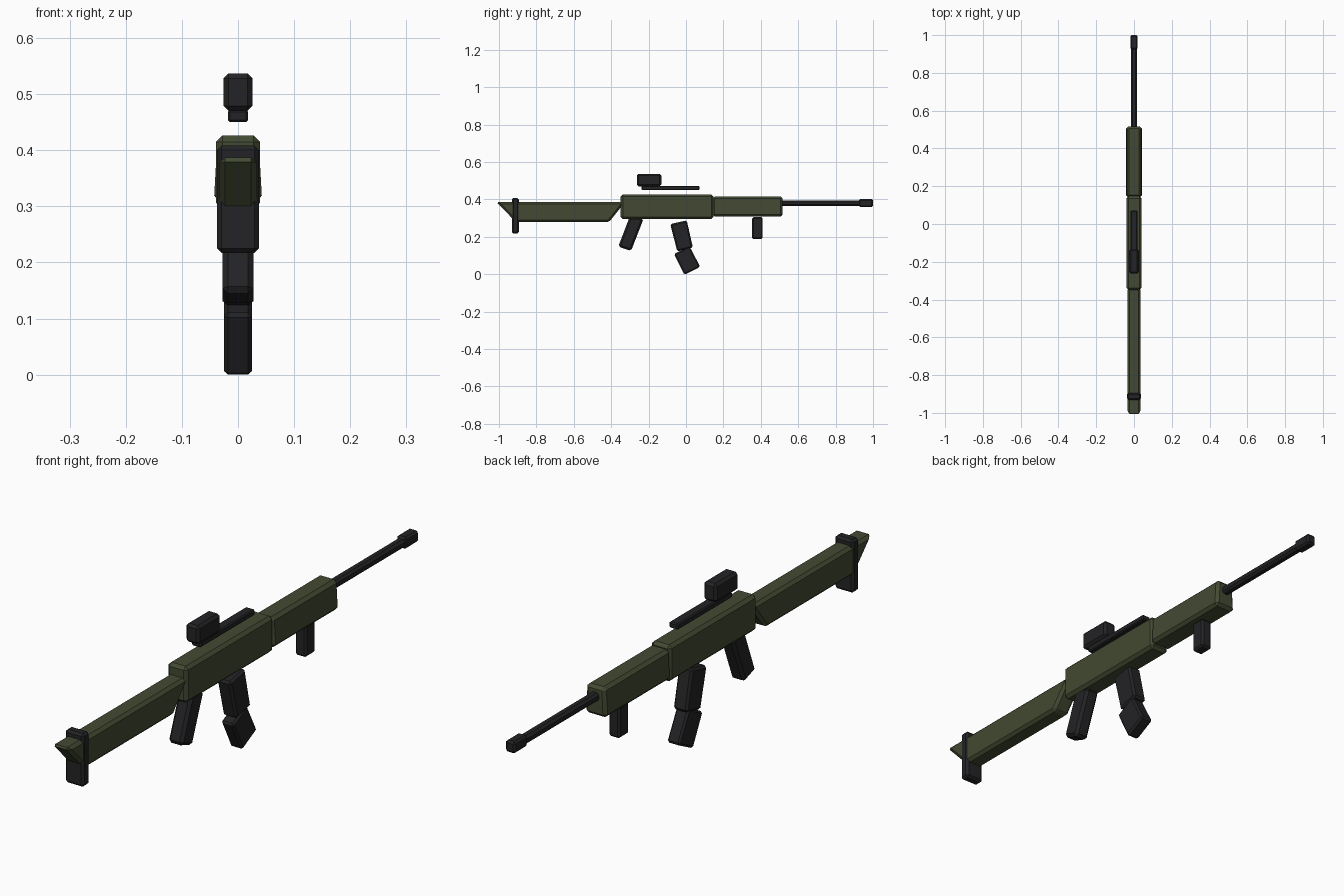
import bpy, bmesh

if "Cube" in bpy.data.objects:
    bpy.data.objects.remove(bpy.data.objects["Cube"])


def material(name, color):
    m = bpy.data.materials.new(name)
    m.diffuse_color = (*color, 1)
    m.use_nodes = True
    m.node_tree.nodes["Principled BSDF"].inputs["Base Color"].default_value = m.diffuse_color
    return m


GREEN = material("olive", (0.055, 0.068, 0.032))
BLACK = material("black", (0.017, 0.017, 0.019))


def slab(name, profile, half, mat, bevel=0.008, half_low=None):
    """Extrude a (y, z) profile across x, optionally flaring the lower half, then chamfer all edges."""
    low = half if half_low is None else half_low
    mid = (min(p[1] for p in profile) + max(p[1] for p in profile)) / 2
    bm = bmesh.new()
    sides = []
    for s in (-1, 1):
        sides.append([bm.verts.new((s * (low if z < mid else half), y, z)) for y, z in profile])
    n = len(profile)
    bm.faces.new(sides[0])
    bm.faces.new(sides[1][::-1])
    for i in range(n):
        j = (i + 1) % n
        bm.faces.new((sides[0][j], sides[0][i], sides[1][i], sides[1][j]))
    bmesh.ops.recalc_face_normals(bm, faces=bm.faces)
    bmesh.ops.bevel(bm, geom=bm.edges[:], offset=bevel, segments=1,
                    affect='EDGES', clamp_overlap=True)
    mesh = bpy.data.meshes.new(name)
    bm.to_mesh(mesh)
    bm.free()
    mesh.materials.append(mat)
    ob = bpy.data.objects.new(name, mesh)
    bpy.context.collection.objects.link(ob)
    return ob


def box(name, y0, y1, z0, z1, half, mat, bevel=0.008, half_low=None):
    return slab(name, [(y0, z0), (y1, z0), (y1, z1), (y0, z1)], half, mat, bevel, half_low)


# Body and handguard
box("receiver", -0.349, 0.147, 0.295, 0.426, 0.039, GREEN, 0.011)
box("handguard", 0.142, 0.516, 0.308, 0.416, 0.037, GREEN, 0.011, 0.043)

# Stock: long trapezoid with a pointed heel
slab("stock", [(-1.014, 0.387), (-0.91, 0.279), (-0.411, 0.279), (-0.325, 0.387)],
     0.034, GREEN, 0.0105)
box("butt_plate", -0.931, -0.894, 0.217, 0.408, 0.037, BLACK, 0.008)

# Barrel and muzzle
box("barrel", 0.50, 0.94, 0.364, 0.394, 0.016, BLACK, 0.008)
box("muzzle", 0.924, 1.0, 0.359, 0.401, 0.019, BLACK, 0.007)

# Floating sight rail and optic
box("rail", -0.238, 0.071, 0.450, 0.472, 0.018, BLACK, 0.004)
box("optic", -0.263, -0.132, 0.470, 0.537, 0.026, BLACK, 0.009)

# Grips
slab("pistol_grip", [(-0.362, 0.148), (-0.294, 0.124), (-0.227, 0.296), (-0.297, 0.318)],
     0.028, BLACK, 0.010)
box("foregrip", 0.353, 0.410, 0.189, 0.305, 0.022, BLACK, 0.007)

# Two-segment curved magazine
slab("magazine_upper", [(-0.047, 0.122), (0.037, 0.142), (0.004, 0.288), (-0.084, 0.268)],
     0.028, BLACK, 0.008)
slab("magazine_lower", [(-0.064, 0.108), (-0.008, -0.003), (0.076, 0.040), (0.018, 0.150)],
     0.025, BLACK, 0.007)
